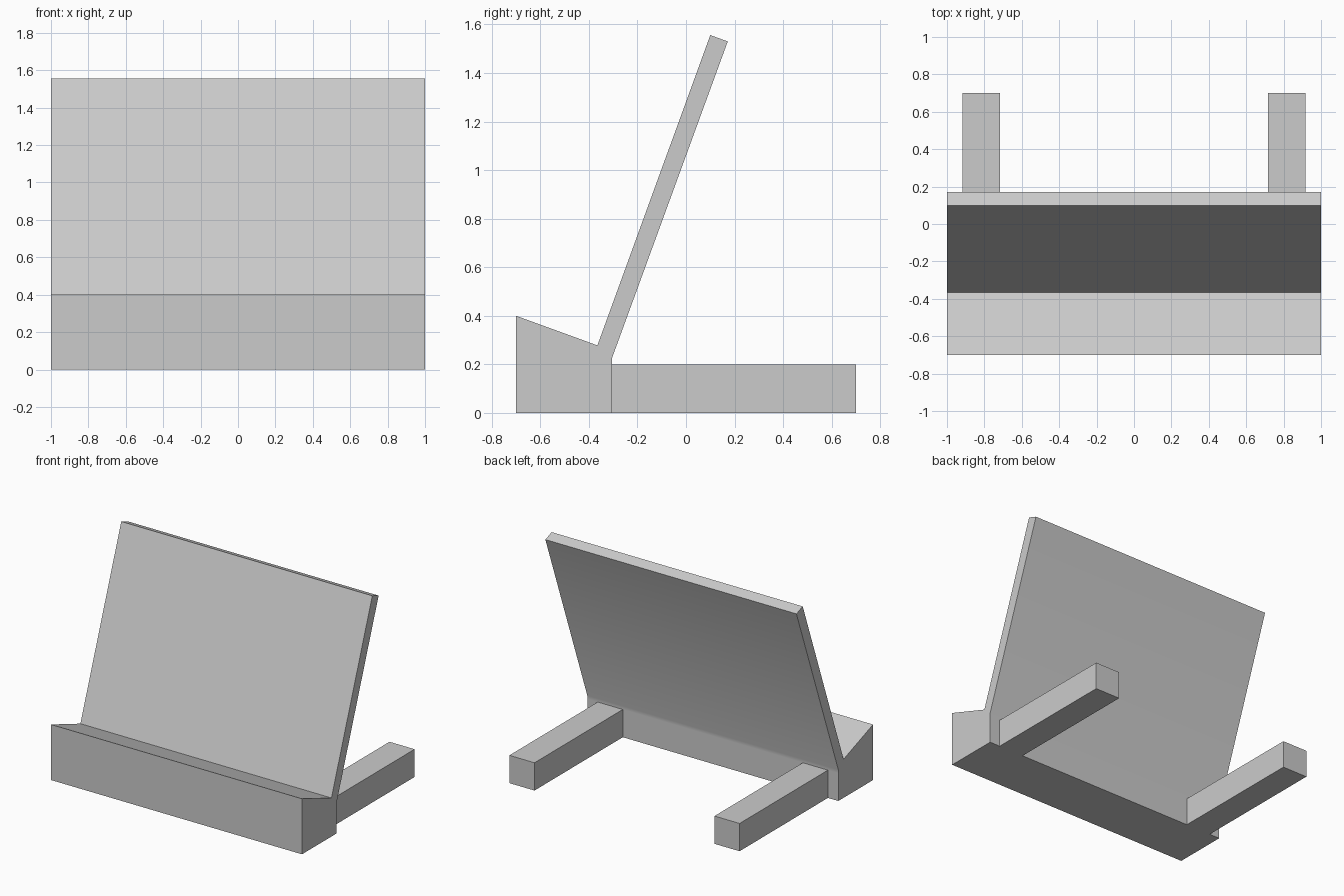
import bpy
import bmesh
import math

default_cube = bpy.data.objects.get("Cube")
if default_cube:
    bpy.data.objects.remove(default_cube, do_unlink=True)

# Single plain grey material
grey = bpy.data.materials.new("plain grey")
grey.use_nodes = True
colour = (0.6, 0.6, 0.6, 1)
grey.diffuse_color = colour
grey.node_tree.nodes["Principled BSDF"].inputs["Base Color"].default_value = colour


def extrude_profile(name, profile, x_min, x_max):
    """Extrude a (y, z) side profile along x."""
    bm = bmesh.new()
    face = bm.faces.new([bm.verts.new((x_min, y, z)) for y, z in profile])
    side = bmesh.ops.extrude_face_region(bm, geom=[face])["geom"]
    moved = [v for v in side if isinstance(v, bmesh.types.BMVert)]
    bmesh.ops.translate(bm, verts=moved, vec=(x_max - x_min, 0, 0))
    bmesh.ops.recalc_face_normals(bm, faces=bm.faces)
    mesh = bpy.data.meshes.new(name)
    bm.to_mesh(mesh)
    bm.free()
    mesh.materials.append(grey)
    obj = bpy.data.objects.new(name, mesh)
    bpy.context.collection.objects.link(obj)
    return obj


# Front ledge and leaning back panel, one continuous section
back_y, leg_top = -0.305, 0.2
stand = extrude_profile("stand_body", [
    (-0.70, 0), (back_y, 0), (back_y, leg_top), (back_y, 0.225),
    (0.172, 1.53), (0.10, 1.556), (-0.365, 0.278), (-0.70, 0.40),
], -1, 1)

# The shallow bend behind the panel is softly shaded
bpy.ops.object.select_all(action="DESELECT")
stand.select_set(True)
bpy.context.view_layer.objects.active = stand
bpy.ops.object.shade_smooth_by_angle(angle=math.radians(30))

# Rear support feet
foot = [(back_y, 0), (0.70, 0), (0.70, leg_top), (back_y, leg_top)]
for name, centre in (("left_foot", 0.817), ("right_foot", -0.817)):
    extrude_profile(name, foot, centre - 0.1, centre + 0.1)
